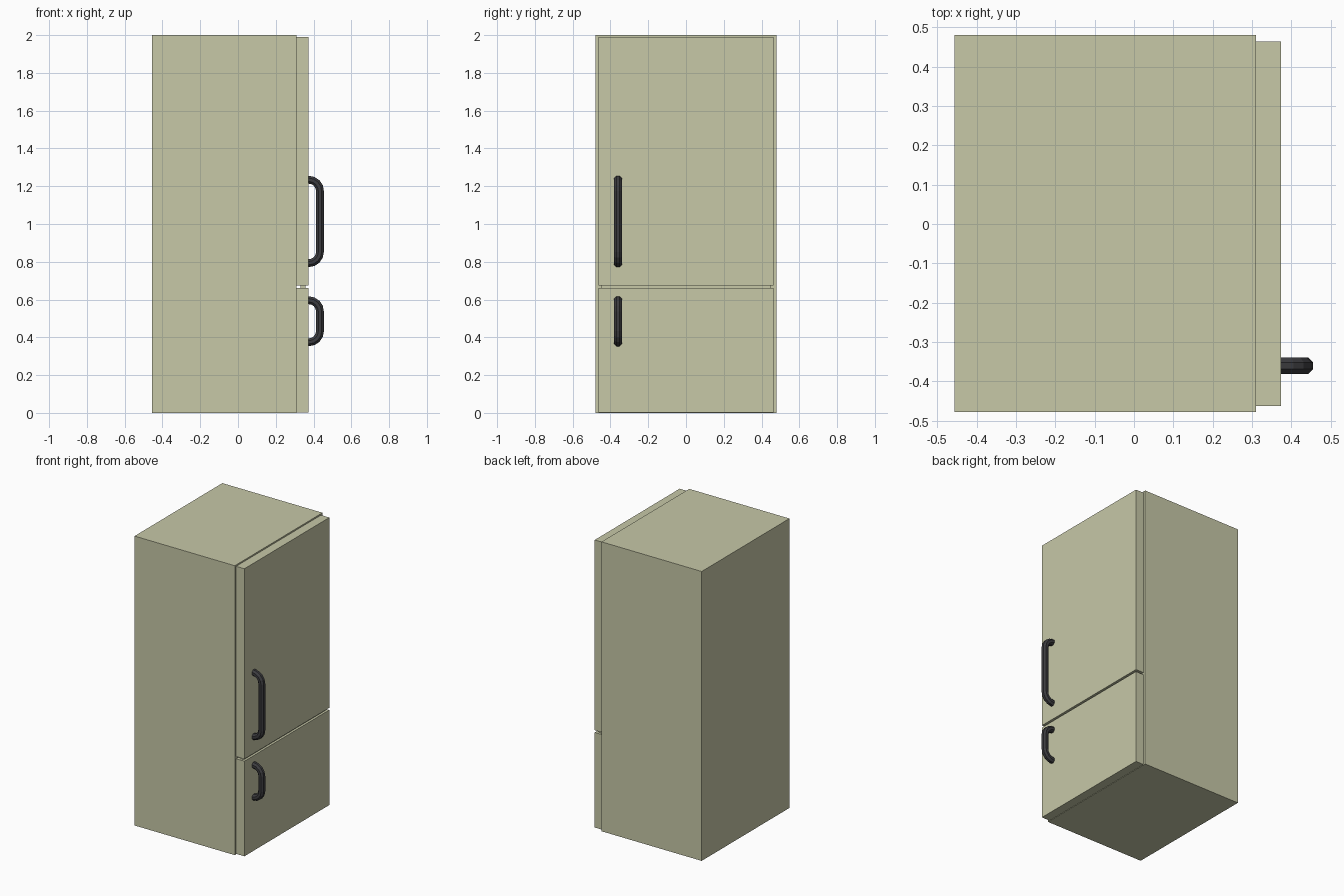
import bpy, bmesh, math
from mathutils import Vector

if "Cube" in bpy.data.objects:
    bpy.data.objects.remove(bpy.data.objects["Cube"])


def material(name, rgb):
    m = bpy.data.materials.new(name)
    m.diffuse_color = (*rgb, 1)
    m.use_nodes = True
    m.node_tree.nodes["Principled BSDF"].inputs["Base Color"].default_value = m.diffuse_color
    return m


cream = material("cream_enamel", (0.57, 0.58, 0.39))
dark = material("dark_handle", (0.045, 0.045, 0.05))


def finish(name, bm, mat):
    bmesh.ops.recalc_face_normals(bm, faces=bm.faces)
    me = bpy.data.meshes.new(name)
    bm.to_mesh(me)
    bm.free()
    me.materials.append(mat)
    ob = bpy.data.objects.new(name, me)
    bpy.context.collection.objects.link(ob)
    return ob


def box(name, x, y, z, mat):
    bm = bmesh.new()
    bmesh.ops.create_cube(bm, size=1)
    for v in bm.verts:
        v.co = [(a + b) / 2 + c * (b - a) for (a, b), c in zip((x, y, z), v.co)]
    return finish(name, bm, mat)


def handle(name, z0, z1, y=-0.36, r=0.0225, sides=8, bend=0.06, steps=4):
    """Octagonal bar bent into a C, feet on the door face."""
    foot, out = 0.37, 0.434
    z0, z1 = z0 + 0.0205, z1 - 0.0205
    rings = [(foot, z0, 0.0)]                     # x, z, direction angle
    for corner_z, start in ((z0 + bend, 0), (z1 - bend, 90)):
        for i in range(steps + 1):
            t = math.radians(start + 90 * i / steps)
            rings.append((out - bend + bend * math.sin(t),
                          corner_z - bend * math.cos(t), t))
    rings.append((foot, z1, math.pi))
    bm = bmesh.new()
    loops = []
    for x, z, t in rings:
        normal = Vector((math.sin(t), 0, -math.cos(t)))
        loop = []
        for k in range(sides):
            a = 2 * math.pi * (k + 0.5) / sides
            p = Vector((x, y, z)) + normal * r * math.cos(a)
            p.y += r * math.sin(a)
            loop.append(bm.verts.new(p))
        loops.append(loop)
    for a, b in zip(loops, loops[1:]):
        for k in range(sides):
            n = (k + 1) % sides
            bm.faces.new((a[k], a[n], b[n], b[k]))
    bm.faces.new(loops[0])
    bm.faces.new(loops[-1])
    return finish(name, bm, dark)


# Cabinet and the two doors on its +x side
box("cabinet", (-0.456, 0.31), (-0.478, 0.48), (0, 2), cream)
box("upper_door", (0.31, 0.373), (-0.463, 0.464), (0.675, 1.99), cream)
box("lower_door", (0.31, 0.373), (-0.463, 0.464), (0.003, 0.66), cream)

# Recessed strip in the gap between the doors
box("door_gap_strip", (0.33, 0.357), (-0.447, 0.447), (0.66, 0.675), cream)

# Bent bar handles
handle("upper_handle", 0.772, 1.255)
handle("lower_handle", 0.353, 0.617)
